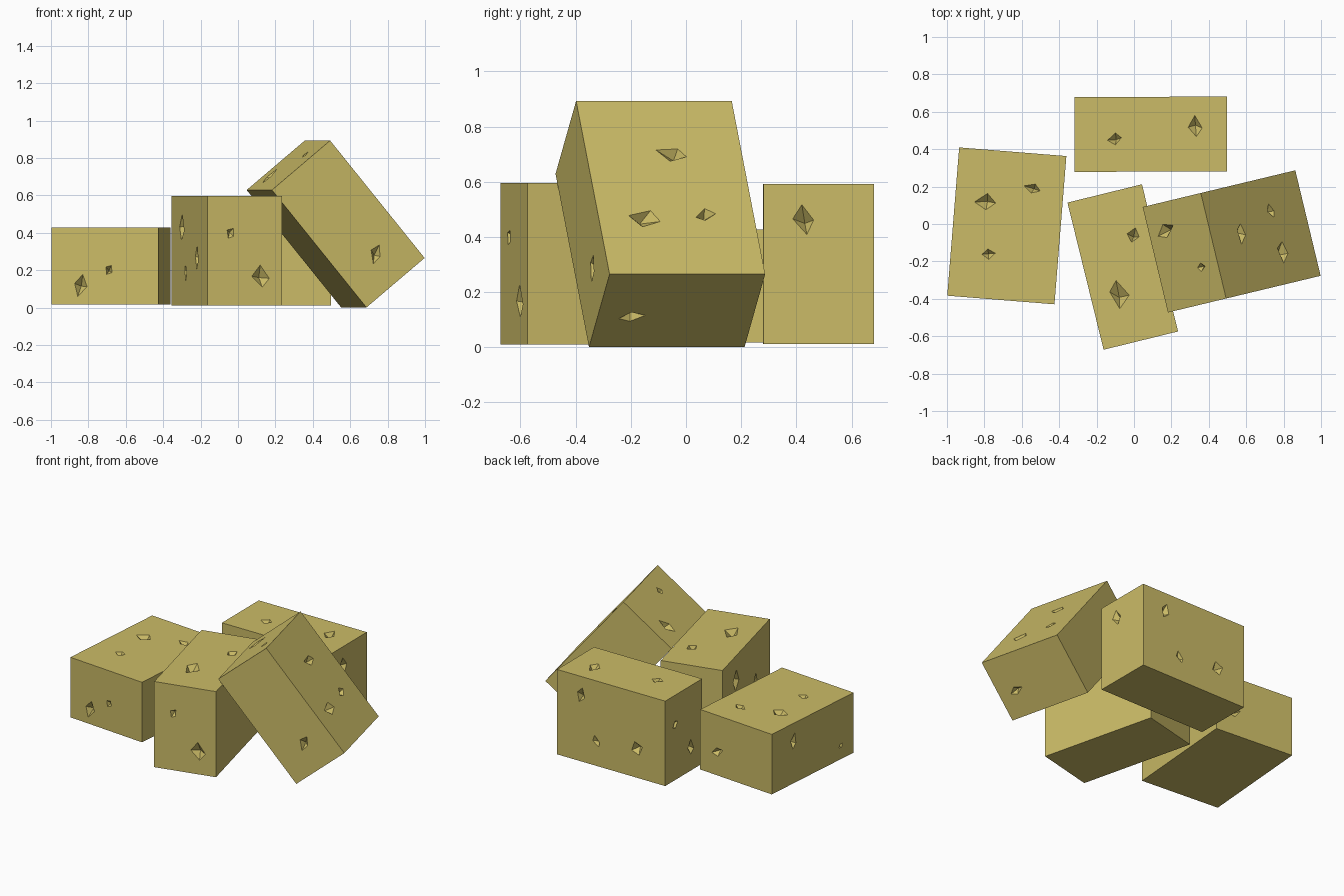
import bpy
import bmesh
import random
from math import radians, cos, sin
from mathutils import Matrix, Vector
from mathutils.bvhtree import BVHTree

random.seed(4)

default_cube = bpy.data.objects.get("Cube")
if default_cube:
    bpy.data.objects.remove(default_cube, do_unlink=True)

# Single dull yellow stone colour
stone = bpy.data.materials.new("dull_yellow_stone")
stone.use_nodes = True
stone.diffuse_color = (0.60, 0.50, 0.135, 1)
bsdf = stone.node_tree.nodes["Principled BSDF"]
bsdf.inputs["Base Color"].default_value = stone.diffuse_color
bsdf.inputs["Roughness"].default_value = 0.9

# Directions a chip can be aimed from: start point for (a, b) and aim
AIMS = {
    "front": (lambda a, b: Vector((a, -3, b)), Vector((0, 1, 0))),
    "back": (lambda a, b: Vector((a, 3, b)), Vector((0, -1, 0))),
    "plus_x": (lambda a, b: Vector((3, a, b)), Vector((-1, 0, 0))),
    "minus_x": (lambda a, b: Vector((-3, a, b)), Vector((1, 0, 0))),
    "top": (lambda a, b: Vector((a, b, 3)), Vector((0, 0, -1))),
}


def make_object(name, bm):
    mesh = bpy.data.meshes.new(name)
    bm.to_mesh(mesh)
    bm.free()
    mesh.materials.append(stone)
    ob = bpy.data.objects.new(name, mesh)
    bpy.context.scene.collection.objects.link(ob)
    return ob


def add_chip(bm, point, normal, length, width, roll):
    """Uneven double pyramid that bites a faceted chip out of a face."""
    up = Vector((0, 1, 0)) if abs(normal.z) > 0.95 else Vector((0, 0, 1))
    up = (up - normal * up.dot(normal)).normalized()
    side = up.cross(normal)
    turn = radians(roll)
    along = side * cos(turn) + up * sin(turn)
    across = up * cos(turn) - side * sin(turn)
    ring = []
    for u, v in ((0.5, 0), (0.08, 0.5), (-0.5, 0), (-0.08, -0.5)):
        u += random.uniform(-0.08, 0.08)
        v += random.uniform(-0.1, 0.1)
        ring.append(bm.verts.new(point + along * u * length + across * v * width))
    shift = along * random.uniform(-0.12, 0.12) * length
    deep = bm.verts.new(point + shift - normal * (0.02 + 0.25 * width))
    outer = bm.verts.new(point + normal * 0.05)
    for i in range(4):
        bm.faces.new((ring[i], ring[(i + 1) % 4], deep))
        bm.faces.new((ring[(i + 1) % 4], ring[i], outer))


def make_block(name, size, centre, yaw, tilt, chips):
    bm = bmesh.new()
    place = (Matrix.Translation(centre) @ Matrix.Rotation(radians(yaw), 4, "Z")
             @ Matrix.Rotation(radians(tilt), 4, "Y") @ Matrix.Diagonal((*size, 1)))
    bmesh.ops.create_cube(bm, size=1, matrix=place)
    bm.normal_update()
    surface = BVHTree.FromBMesh(bm)
    cutter_bm = bmesh.new()
    for aim, a, b, length, width, roll in chips:
        start, direction = AIMS[aim]
        point, normal, _, _ = surface.ray_cast(start(a, b), direction)
        if point is not None:
            add_chip(cutter_bm, point, normal.normalized(), length, width, roll)
    bmesh.ops.recalc_face_normals(cutter_bm, faces=cutter_bm.faces)
    block = make_object(name, bm)
    cutter = make_object(name + "_chips", cutter_bm)
    cutter.hide_render = True

    # Cut the chips, then drop the cutter
    cut = block.modifiers.new("chips", "BOOLEAN")
    cut.operation = "DIFFERENCE"
    cut.solver = "EXACT"
    cut.object = cutter
    bpy.context.view_layer.update()
    graph = bpy.context.evaluated_depsgraph_get()
    carved = bpy.data.meshes.new_from_object(block.evaluated_get(graph))
    block.modifiers.clear()
    block.data = carved
    bpy.data.objects.remove(cutter, do_unlink=True)
    return block


# Block lying flat on the right-hand side
make_block("flat_block", (0.575, 0.795, 0.41), (-0.68, -0.01, 0.222), -4.6, 0, [
    ("top", -0.79, 0.12, 0.11, 0.1, 0),
    ("top", -0.54, 0.19, 0.09, 0.06, -20),
    ("top", -0.78, -0.16, 0.07, 0.05, 10),
    ("front", -0.84, 0.12, 0.11, 0.07, 80),
    ("front", -0.69, 0.20, 0.05, 0.04, 60),
    ("back", -0.50, 0.18, 0.1, 0.06, 20),
    ("minus_x", 0.20, 0.30, 0.1, 0.06, 80),
    ("minus_x", -0.26, 0.11, 0.04, 0.03, 30),
])

# Block standing on edge in the middle
make_block("middle_block", (0.41, 0.81, 0.585), (-0.06, -0.23, 0.303), 13.8, 0, [
    ("top", 0.0, -0.06, 0.09, 0.07, 80),
    ("top", -0.08, -0.38, 0.17, 0.1, 95),
    ("front", -0.04, 0.40, 0.06, 0.04, 60),
    ("front", 0.12, 0.17, 0.12, 0.08, 95),
    ("front", -0.30, 0.43, 0.13, 0.1, 90),
    ("front", -0.28, 0.19, 0.09, 0.04, 90),
    ("front", -0.22, 0.27, 0.12, 0.07, 85),
])

# Block standing on edge at the back
make_block("back_block", (0.815, 0.4, 0.58), (0.09, 0.48, 0.302), 0.2, 0, [
    ("top", -0.10, 0.45, 0.08, 0.06, 10),
    ("top", 0.33, 0.52, 0.12, 0.07, 100),
    ("plus_x", 0.43, 0.46, 0.11, 0.08, 95),
    ("back", 0.32, 0.46, 0.1, 0.07, 70),
    ("back", 0.20, 0.18, 0.09, 0.05, 110),
    ("back", -0.10, 0.21, 0.09, 0.08, 30),
    ("minus_x", 0.57, 0.39, 0.06, 0.05, 20),
    ("minus_x", 0.40, 0.17, 0.1, 0.07, 90),
])

# Block leaning against the middle one
make_block("leaning_block", (0.415, 0.58, 0.815), (0.522, -0.093, 0.447), 13.5, -39.6, [
    ("front", 0.74, 0.29, 0.11, 0.06, 70),
    ("plus_x", -0.05, 0.70, 0.12, 0.06, -15),
    ("plus_x", -0.15, 0.47, 0.13, 0.08, -15),
    ("plus_x", 0.07, 0.48, 0.08, 0.05, 10),
    ("plus_x", -0.20, 0.11, 0.1, 0.06, 10),
    ("top", 0.17, -0.04, 0.12, 0.07, 110),
    ("top", 0.36, -0.23, 0.05, 0.04, 90),
])
